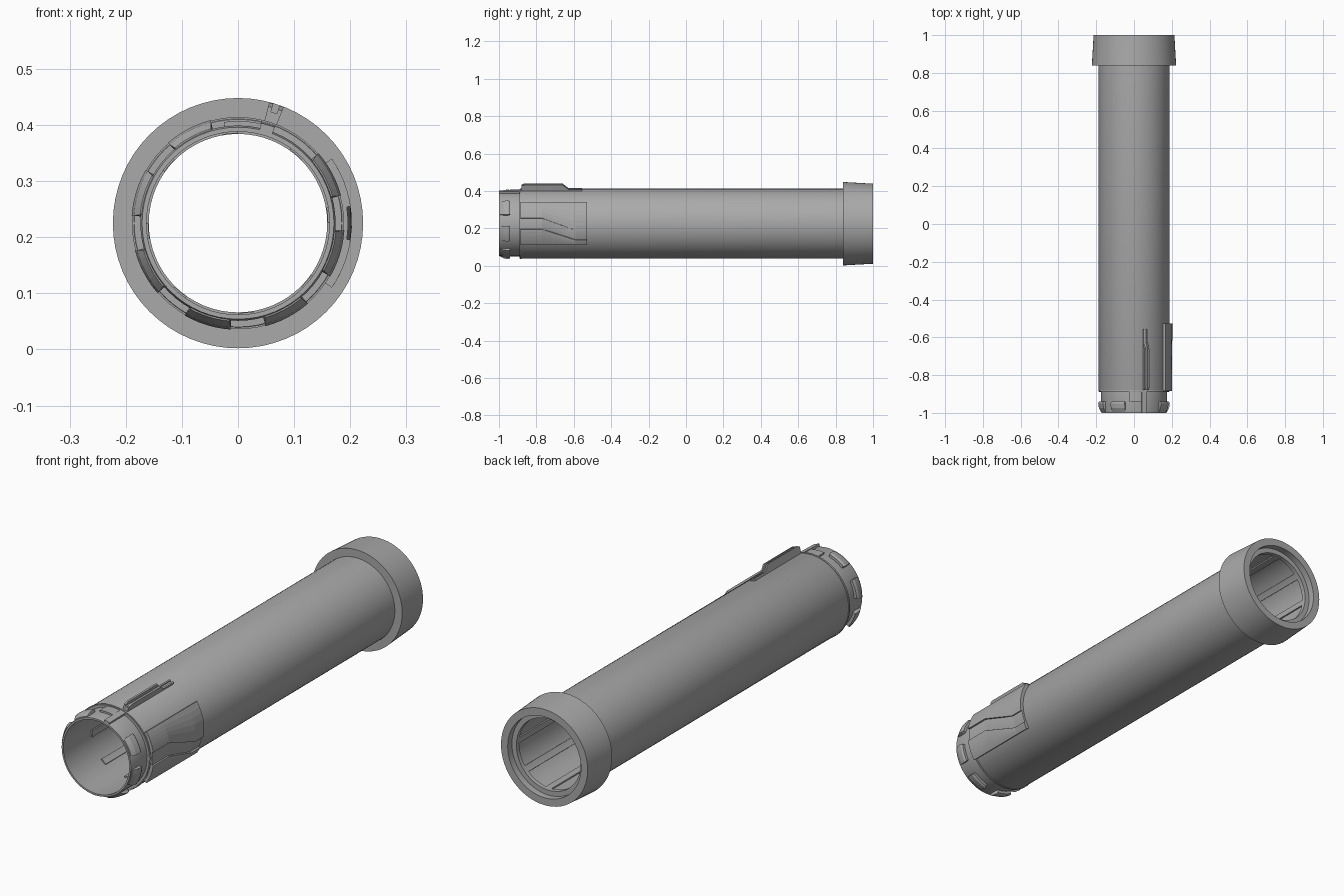
import bpy, bmesh
from math import sin, cos, asin, radians, degrees, tau

if "Cube" in bpy.data.objects:
    bpy.data.objects.remove(bpy.data.objects["Cube"])

CZ = 0.225      # height of the tube axis
SIDES = 64

grey = bpy.data.materials.new("plain_grey")
grey.use_nodes = True
grey.diffuse_color = (0.4, 0.4, 0.4, 1)
grey.node_tree.nodes["Principled BSDF"].inputs["Base Color"].default_value = (0.4, 0.4, 0.4, 1)


def point(y, r, a):
    return (r * cos(a), y, CZ + r * sin(a))


def finish(name, bm):
    bmesh.ops.recalc_face_normals(bm, faces=bm.faces)
    mesh = bpy.data.meshes.new(name)
    bm.to_mesh(mesh)
    bm.free()
    mesh.materials.append(grey)
    obj = bpy.data.objects.new(name, mesh)
    bpy.context.collection.objects.link(obj)
    return obj


def lathe(name, profile):
    """Spin a closed (y, radius) profile around the tube axis."""
    bm = bmesh.new()
    rings = [[bm.verts.new(point(y, r, tau * i / SIDES)) for i in range(SIDES)]
             for y, r in profile]
    for k, ring in enumerate(rings):
        after = rings[(k + 1) % len(rings)]
        for i in range(SIDES):
            j = (i + 1) % SIDES
            bm.faces.new((ring[i], ring[j], after[j], after[i]))
    obj = finish(name, bm)
    bpy.ops.object.select_all(action="DESELECT")
    obj.select_set(True)
    bpy.context.view_layer.objects.active = obj
    bpy.ops.object.shade_smooth_by_angle(angle=radians(30))
    return obj


def curved_block(name, stations, steps=6):
    """Curved block; each station is (y, start deg, end deg, inner r, outer r)."""
    bm = bmesh.new()
    loops = []
    for y, a0, a1, r0, r1 in stations:
        angles = [radians(a0 + (a1 - a0) * i / steps) for i in range(steps + 1)]
        loops.append([bm.verts.new(point(y, r1, a)) for a in angles]
                     + [bm.verts.new(point(y, r0, a)) for a in reversed(angles)])
    n = len(loops[0])
    for front, back in zip(loops, loops[1:]):
        for i in range(n):
            j = (i + 1) % n
            bm.faces.new((front[i], front[j], back[j], back[i]))
    for end in (loops[0], loops[-1]):
        for i in range(steps):
            bm.faces.new((end[i], end[i + 1], end[n - 2 - i], end[n - 1 - i]))
    return finish(name, bm)


# Main tube with a narrower neck at the front
lathe("tube_body", [(-1, 0.163), (-1, 0.171), (-0.99, 0.174), (-0.89, 0.174),
                    (-0.89, 0.185), (-0.885, 0.187), (0.85, 0.187), (0.85, 0.166),
                    (-0.9, 0.166)])
lathe("neck_seam_ring", [(-0.888, 0.18), (-0.888, 0.189), (-0.88, 0.189), (-0.88, 0.18)])

# Flared collar with a recessed opening at the back
lathe("rear_collar", [(0.84, 0.166), (0.84, 0.223), (1, 0.214), (1, 0.181),
                      (0.97, 0.181), (0.97, 0.159), (0.95, 0.159), (0.95, 0.166)])

# Bayonet lugs around the neck; the eighth place is taken by the key
for k in range(7):
    a = 28 - 45 * k
    curved_block(f"neck_lug_{k + 1}", [(-0.995, a - 12, a + 12, 0.165, 0.175),
                                       (-0.975, a - 13, a + 13, 0.165, 0.186),
                                       (-0.95, a - 13, a + 13, 0.165, 0.19),
                                       (-0.94, a - 12, a + 12, 0.165, 0.186)])
curved_block("neck_key", [(-1, 69, 77, 0.165, 0.183), (-0.88, 69, 77, 0.165, 0.186)])
curved_block("neck_key_shoulder", [(-0.94, 72, 98, 0.165, 0.182), (-0.88, 72, 98, 0.165, 0.182)])

# Sight rail: two thin ribs over a low base
for side, a in (("left", 69.5), ("right", 74.5)):
    curved_block(f"rail_rib_{side}", [(-0.88, a - 1, a + 1, 0.18, 0.215),
                                      (-0.865, a - 1, a + 1, 0.18, 0.222),
                                      (-0.66, a - 1, a + 1, 0.18, 0.222),
                                      (-0.63, a - 1, a + 1, 0.18, 0.198),
                                      (-0.555, a - 1, a + 1, 0.18, 0.198)], 2)
curved_block("rail_base", [(-0.88, 70, 74, 0.18, 0.207), (-0.66, 70, 74, 0.18, 0.207),
                           (-0.63, 70, 74, 0.18, 0.192), (-0.555, 70, 74, 0.18, 0.192)], 2)

# Side plate split by a bent channel
R = 0.203


def angle_at(z):
    return degrees(asin((z - CZ) / R))


bends = [(-0.885, 0.195, 0.255), (-0.77, 0.195, 0.255),
         (-0.59, 0.137, 0.19), (-0.528, 0.137, 0.19)]
low, high = angle_at(0.11), angle_at(0.34)
curved_block("side_plate_lower", [(y, low, angle_at(z0), 0.18, R) for y, z0, z1 in bends])
curved_block("side_plate_upper", [(y, angle_at(z1), high, 0.18, R) for y, z0, z1 in bends])
curved_block("side_plate_channel", [(y, angle_at(z0), angle_at(z1), 0.18, R - 0.007)
                                    for y, z0, z1 in bends])

# Long ribs inside the bore
for k in range(8):
    a = 50 + 45 * k
    curved_block(f"bore_rib_{k + 1}", [(-0.8, a - 5, a + 5, 0.16, 0.17),
                                       (0.95, a - 5, a + 5, 0.16, 0.17)], 3)
